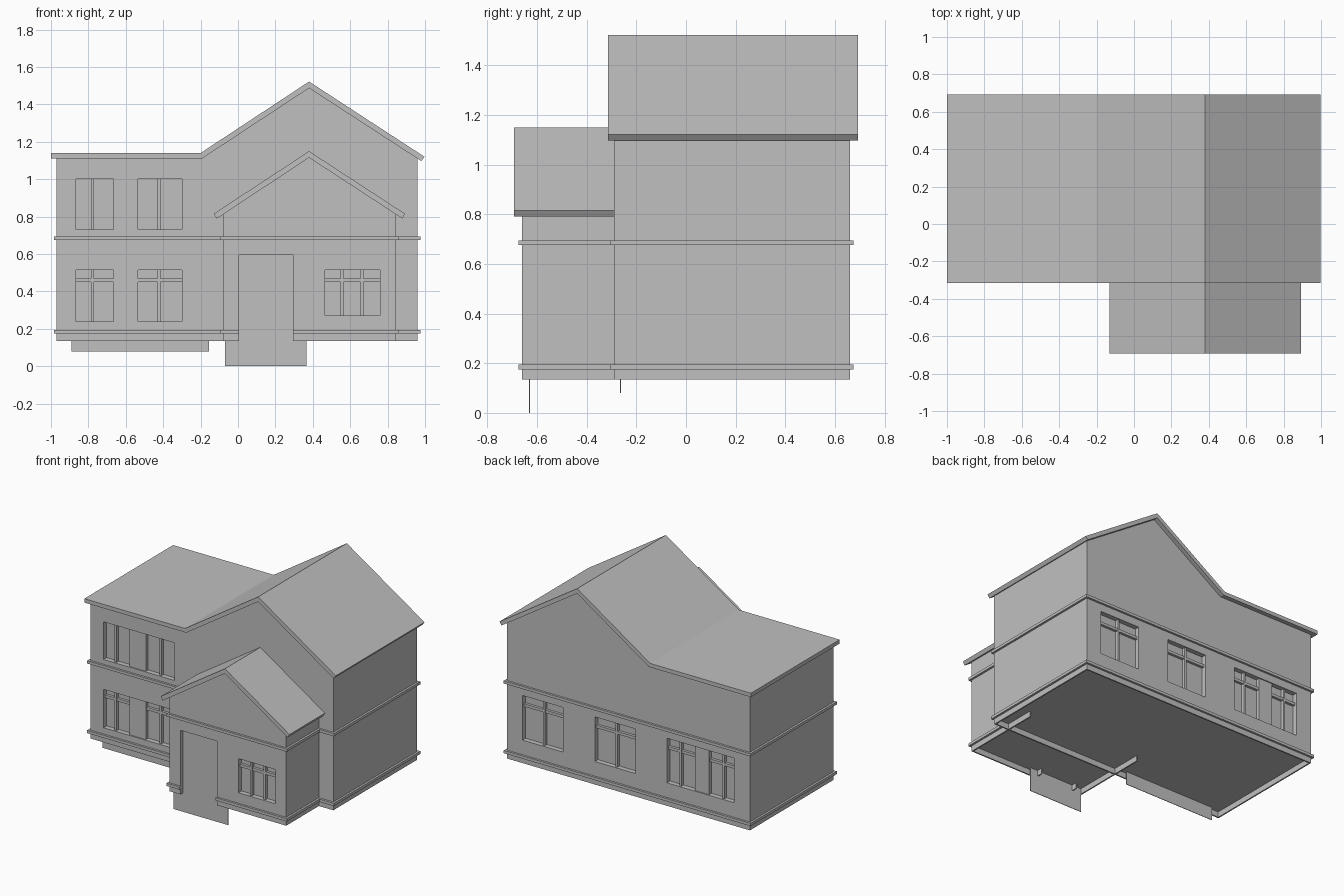
import bpy
import bmesh

cube = bpy.data.objects.get("Cube")
if cube:
    bpy.data.objects.remove(cube, do_unlink=True)

GREY = (0.53, 0.53, 0.53, 1.0)
mat = bpy.data.materials.new("plain grey")
mat.use_nodes = True
mat.diffuse_color = GREY
mat.node_tree.nodes["Principled BSDF"].inputs["Base Color"].default_value = GREY

FRONT, BACK, PORCH = -0.29, 0.66, -0.66   # wall planes
BASE = 0.135                              # foot of the walls
DEPTH = 0.035                             # window recess


def finish(name, bm):
    bmesh.ops.recalc_face_normals(bm, faces=bm.faces)
    mesh = bpy.data.meshes.new(name)
    bm.to_mesh(mesh)
    bm.free()
    mesh.materials.append(mat)
    obj = bpy.data.objects.new(name, mesh)
    bpy.context.collection.objects.link(obj)
    return obj


def prism(name, profile, y0, y1):
    """Extrude an x-z outline along y."""
    bm = bmesh.new()
    face = bm.faces.new([bm.verts.new((x, y0, z)) for x, z in profile])
    moved = bmesh.ops.extrude_face_region(bm, geom=[face])["geom"]
    verts = [v for v in moved if isinstance(v, bmesh.types.BMVert)]
    bmesh.ops.translate(bm, verts=verts, vec=(0, y1 - y0, 0))
    return finish(name, bm)


def boxes(name, spans):
    """One object made of boxes given as (x0, x1, y0, y1, z0, z1)."""
    bm = bmesh.new()
    for x0, x1, y0, y1, z0, z1 in spans:
        verts = bmesh.ops.create_cube(bm, size=1)["verts"]
        bmesh.ops.scale(bm, verts=verts, vec=(x1 - x0, y1 - y0, z1 - z0))
        bmesh.ops.translate(bm, verts=verts,
                            vec=((x0 + x1) / 2, (y0 + y1) / 2, (z0 + z1) / 2))
    return finish(name, bm)


def cut(obj, spans):
    """Subtract boxes from an object, one at a time."""
    for span in spans:
        cutter = boxes("cutter", [span])
        cutter.hide_render = True
        mod = obj.modifiers.new("cut", 'BOOLEAN')
        mod.operation = 'DIFFERENCE'
        mod.solver = 'EXACT'
        mod.object = cutter
        bpy.context.view_layer.update()
        graph = bpy.context.evaluated_depsgraph_get()
        mesh = bpy.data.meshes.new_from_object(obj.evaluated_get(graph))
        obj.modifiers.clear()
        obj.data = mesh
        bpy.data.objects.remove(cutter, do_unlink=True)


def window(name, wall, inward, x0, x1, z0, z1, mullions, transom=0, pier=None):
    """Add bars and an optional middle pier; return the opening to cut."""
    def layer(a, b):
        return sorted((wall + inward * a, wall + inward * b))

    bars = [(m - 0.008, m + 0.008, *layer(0.012, 0.04), z0, z1) for m in mullions]
    if transom:
        top = z1 - transom
        bars.append((x0, x1, *layer(0.016, 0.04), top - 0.02, top))
    boxes(name + "_bars", bars)
    if pier:
        boxes(name + "_pier", [(*pier, *layer(0.008, 0.04), z0, z1)])
    return (x0, x1, *layer(-0.05, DEPTH), z0, z1)


# Main block and entrance wing
main = prism("main_walls", [(-0.97, BASE), (0.96, BASE), (0.96, 1.115),
                            (0.38, 1.5), (-0.195, 1.125), (-0.97, 1.125)], FRONT, BACK)
wing = prism("wing_walls", [(-0.08, BASE), (0.845, BASE), (0.845, 0.825),
                            (0.38, 1.13), (-0.08, 0.825)], PORCH, FRONT + 0.01)

# Roofs
prism("main_roof", [(-1, 1.14), (-0.2, 1.14), (0.38, 1.522), (0.997, 1.12),
                    (0.98, 1.097), (0.38, 1.487), (-0.19, 1.112), (-1, 1.112)],
      -0.315, 0.692)
prism("wing_roof", [(-0.13, 0.815), (0.38, 1.15), (0.893, 0.815), (0.878, 0.79),
                    (0.38, 1.115), (-0.113, 0.79)], -0.692, FRONT)

# Band courses around both blocks
wing_bands = []
for level, z in (("lower", 0.175), ("upper", 0.675)):
    boxes("main_%s_band" % level, [(-0.985, 0.975, FRONT - 0.015, 0.675, z, z + 0.02)])
    wing_bands.append(boxes("wing_%s_band" % level,
                            [(-0.095, 0.86, -0.675, FRONT + 0.01, z, z + 0.02)]))

# Windows
pair = dict(mullions=(-0.777, -0.422), pier=(-0.665, -0.535))
main_holes = [
    window("front_lower_window", FRONT, 1, -0.865, -0.3, 0.24, 0.515, transom=0.045, **pair),
    window("front_upper_window", FRONT, 1, -0.865, -0.3, 0.73, 1.0, **pair),
    window("back_pair_window", BACK, -1, -0.845, -0.31, 0.3, 0.62, (-0.75, -0.41), 0.065,
           (-0.64, -0.53)),
]
for i, centre in enumerate((0.675, 0.1)):
    main_holes.append(window("back_window_%d" % (i + 1), BACK, -1, centre - 0.162,
                             centre + 0.162, 0.3, 0.62, (centre,), 0.065))
wing_holes = [window("wing_window", PORCH, 1, 0.465, 0.76, 0.27, 0.515,
                     (0.557, 0.663), 0.045)]

# Doorway and the hollow under the floors
door = (0.005, 0.295, PORCH - 0.05, PORCH + 0.03, 0.1, 0.595)
cut(main, main_holes + [(-0.96, 0.95, FRONT + 0.01, BACK - 0.01, 0.05, 0.18)])
cut(wing, wing_holes + [door, (-0.07, 0.835, PORCH + 0.01, FRONT, 0.05, 0.18)])
cut(wing_bands[0], [door])

# Thin backing panels that hang below the walls
boxes("door_panel", [(-0.07, 0.365, PORCH + 0.028, PORCH + 0.032, 0, 0.62)])
boxes("window_panel", [(-0.89, -0.155, FRONT + 0.024, FRONT + 0.028, 0.08, 0.18)])

# Short foundation ribs and door jambs under the floor
boxes("foundation_ribs", [(x, x + 0.01, FRONT, FRONT + 0.23, BASE, 0.18)
                          for x in (-0.08, 0.835)])
boxes("door_jambs", [(x - 0.004, x + 0.004, PORCH + 0.005, PORCH + 0.07, BASE, 0.18)
                     for x in (0.001, 0.299)])
